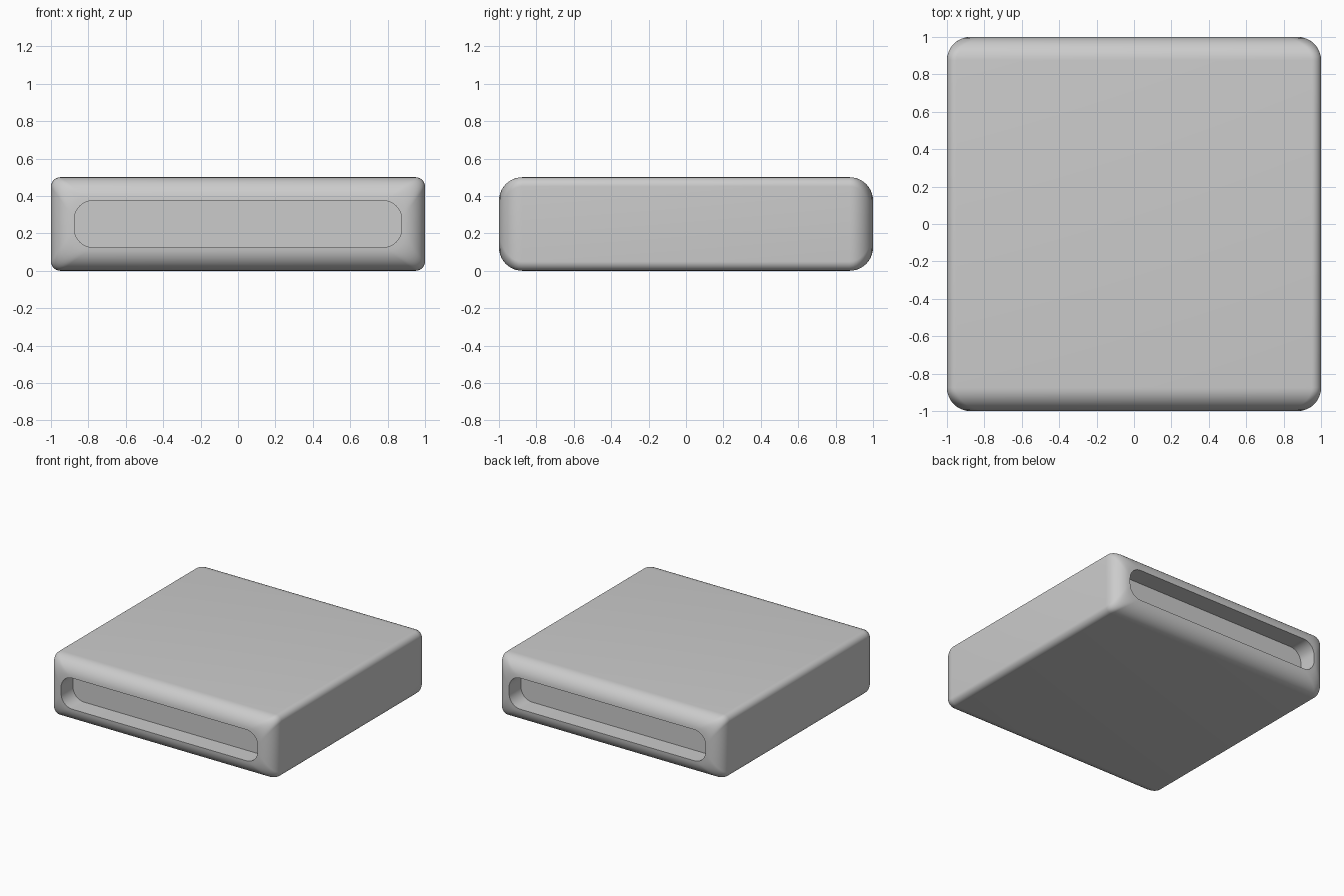
import bpy, bmesh, math

if "Cube" in bpy.data.objects:
    bpy.data.objects.remove(bpy.data.objects["Cube"])

SEG = 10      # segments per rounded corner and per end rounding
EDGE = 0.125  # rounding of the front and back ends
DEPTH = 0.15  # depth of the slots


def ring_points(hx, hz, r):
    """Rounded rectangle outline in x and z, centred on z = 0.25."""
    pts = []
    for i, (sx, sz) in enumerate([(1, 1), (-1, 1), (-1, -1), (1, -1)]):
        for k in range(SEG + 1):
            a = math.pi / 2 * (i + k / SEG)
            pts.append((sx * (hx - r) + r * math.cos(a),
                        0.25 + sz * (hz - r) + r * math.sin(a)))
    return pts


outer = ring_points(1.0, 0.25, 0.05)
inner = ring_points(1.0 - EDGE, 0.25 - EDGE, 0.1)

# stations from the front slot floor, over the rounded end, to the body
half = [(-1 + DEPTH, 1.0)]
for k in range(SEG + 1):
    t = math.pi / 2 * (1 - k / SEG)
    half.append((-(1 - EDGE) - EDGE * math.sin(t), 1 - math.cos(t)))
stations = half + [(-y, f) for y, f in reversed(half)]

# body: rounded slab with a slot recessed in the front and back
bm = bmesh.new()
rings = []
for y, f in stations:
    rings.append([bm.verts.new((a[0] + (b[0] - a[0]) * f, y, a[1] + (b[1] - a[1]) * f))
                  for a, b in zip(outer, inner)])
n = len(outer)
for r0, r1 in zip(rings, rings[1:]):
    for i in range(n):
        j = (i + 1) % n
        bm.faces.new((r0[i], r0[j], r1[j], r1[i]))
bm.faces.new(rings[0])
bm.faces.new(rings[-1])
bmesh.ops.recalc_face_normals(bm, faces=bm.faces)

mesh = bpy.data.meshes.new("slotted_slab")
bm.to_mesh(mesh)
bm.free()
slab = bpy.data.objects.new("slotted_slab", mesh)
bpy.context.collection.objects.link(slab)

grey = bpy.data.materials.new("light grey")
grey.diffuse_color = (0.6, 0.6, 0.6, 1)
grey.use_nodes = True
grey.node_tree.nodes["Principled BSDF"].inputs["Base Color"].default_value = grey.diffuse_color
mesh.materials.append(grey)

bpy.context.view_layer.objects.active = slab
slab.select_set(True)
bpy.ops.object.shade_smooth_by_angle(angle=math.radians(35))
